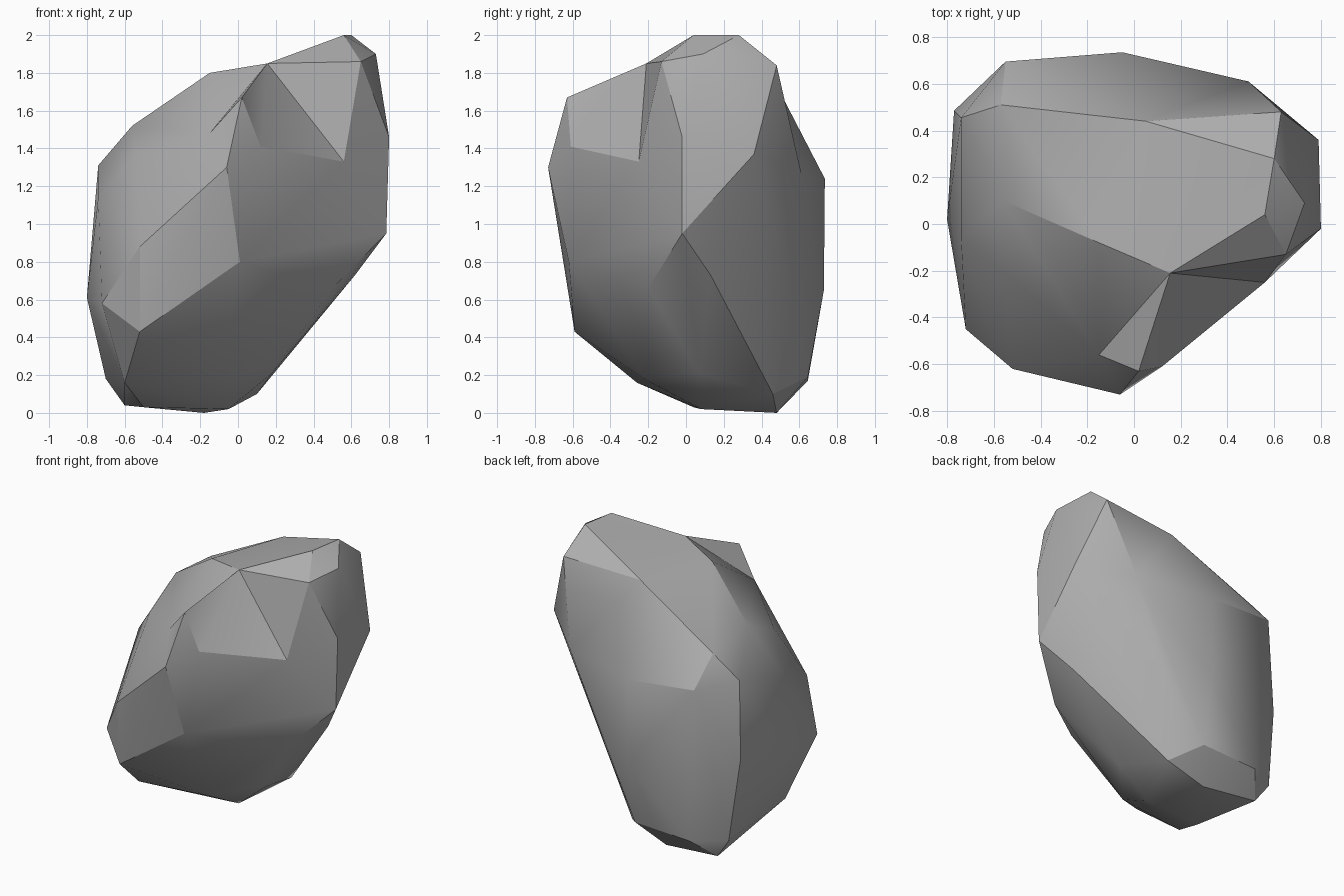
import bpy
import bmesh

# Remove the default cube only
cube = bpy.data.objects.get("Cube")
if cube:
    bpy.data.objects.remove(cube, do_unlink=True)


def stone_material(name, value):
    """One flat grey, shown in viewport and render."""
    mat = bpy.data.materials.new(name)
    mat.use_nodes = True
    colour = (value, value, value, 1)
    mat.diffuse_color = colour
    shader = mat.node_tree.nodes["Principled BSDF"]
    shader.inputs["Base Color"].default_value = colour
    shader.inputs["Roughness"].default_value = 0.9
    return mat


def crease(bm, first, second):
    """Turn the edge that separates two facing corners, so it joins them."""
    if not (first.is_valid and second.is_valid) or bm.edges.get((first, second)):
        return
    for face in first.link_faces:
        for edge in face.edges:
            if first in edge.verts:
                continue
            if any(second in other.verts for other in edge.link_faces):
                bmesh.utils.edge_rotate(edge, True)
                return


def dent(bm, corners, tip):
    """Replace the faces spanned by the corners with a fan to a sunken tip."""
    corners = {v for v in corners if v.is_valid}
    patch = [f for f in bm.faces if all(v in corners for v in f.verts)]
    if not patch:
        return
    rim = {e for f in patch for e in f.edges
           if sum(g in patch for g in e.link_faces) == 1}
    bmesh.ops.delete(bm, geom=patch, context='FACES')
    centre = bm.verts.new(tip)
    for edge in rim:
        bm.faces.new((edge.verts[0], edge.verts[1], centre))


# Peak: the small cap and the notch beneath it
peak = {
    "cap_front": (.56, .04, 2), "cap_back": (.6, .28, 2),
    "cap_side": (.73, .09, 1.9), "notch_top": (.65, -.13, 1.86),
    "notch_inner": (.155, -.21, 1.85), "notch_base": (.56, -.25, 1.33),
    "back_corner": (.63, .48, 1.84), "notch_foot": (.12, -.61, 1.41),
}

# Shoulder: the sloping ridge and the brow on the front
shoulder = {
    "brow": (.02, -.63, 1.67), "nose": (-.06, -.73, 1.3),
    "slope_high": (-.15, -.08, 1.8), "slope_low": (-.56, .1, 1.52),
    "slope_front": (-.54, -.22, 1.37), "slope_side": (-.74, -.06, 1.14),
    "ridge_high": (.05, .44, 1.81), "ridge_low": (-.57, .51, 1.48),
    "ridge_end": (-.74, .455, 1.31), "back_shoulder": (-.55, .695, 1.28),
    "back_high": (-.05, .735, 1.24), "back_left": (.49, .61, 1.27),
}

# Girdle: the widest band
girdle = {
    "left_high": (.8, -.02, 1.46), "left_back": (.79, .36, 1.37),
    "left_low": (.785, -.02, .95), "cheek": (-.52, -.62, .88),
    "right_mid": (-.8, .02, .61), "right_front": (-.72, -.45, .58),
    "right_back": (-.77, .485, .77), "back_low": (-.05, .73, .65),
    "chin": (.01, -.62, .8), "jaw": (-.52, -.59, .43),
}

# Base: the tapering underside
base = {
    "under_front": (.5, -.2, .66), "under_left": (.62, .13, .73),
    "under_back": (.21, .57, .57), "heel_left": (-.05, .645, .19),
    "keel": (.18, .07, .21), "keel_back": (.1, .46, .1),
    "heel": (-.48, .645, .17), "heel_right": (-.7, .52, .18),
    "foot_right": (-.6, .5, .04), "foot_back": (-.18, .48, 0),
    "foot_front": (-.05, .08, .02), "throat": (-.09, -.22, .18),
    "toe": (-.6, -.26, .16), "sole": (-.5, .04, .03),
}

# Wrap the corners in a faceted skin
bm = bmesh.new()
corner = {}
for band in (peak, shoulder, girdle, base):
    for name, place in band.items():
        corner[name] = bm.verts.new(place)
bmesh.ops.convex_hull(bm, input=list(bm.verts), use_existing_faces=False)
loose = [v for v in bm.verts if not v.link_faces]
bmesh.ops.delete(bm, geom=loose, context='VERTS')

# Fold the notch inward below the peak, then set the ridges and hollows
folds = (
    ("notch_inner", "notch_top"), ("notch_inner", "notch_base"),
    ("notch_inner", "notch_foot"), ("notch_inner", "notch_base"),
    ("notch_inner", "cap_back"), ("notch_inner", "ridge_high"),
    ("ridge_high", "back_corner"), ("ridge_high", "back_high"),
    ("ridge_high", "back_left"), ("ridge_low", "back_shoulder"),
    ("back_shoulder", "heel"), ("slope_side", "right_front"),
    ("slope_high", "slope_front"), ("keel", "under_back"),
)
for first, second in folds:
    crease(bm, corner[first], corner[second])

# Sink the slope beside the brow
brow_hollow = ("notch_inner", "brow", "nose", "slope_high", "slope_low",
               "slope_front", "cheek")
dent(bm, [corner[name] for name in brow_hollow], (-.15, -.56, 1.48))

bmesh.ops.recalc_face_normals(bm, faces=list(bm.faces))
mesh = bpy.data.meshes.new("boulder")
bm.to_mesh(mesh)
bm.free()

boulder = bpy.data.objects.new("boulder", mesh)
bpy.context.collection.objects.link(boulder)
mesh.materials.append(stone_material("stone grey", 0.42))

# Soft facets with the strong ridges kept sharp
bpy.ops.object.select_all(action='DESELECT')
boulder.select_set(True)
bpy.context.view_layer.objects.active = boulder
bpy.ops.object.shade_smooth_by_angle(angle=0.46)
